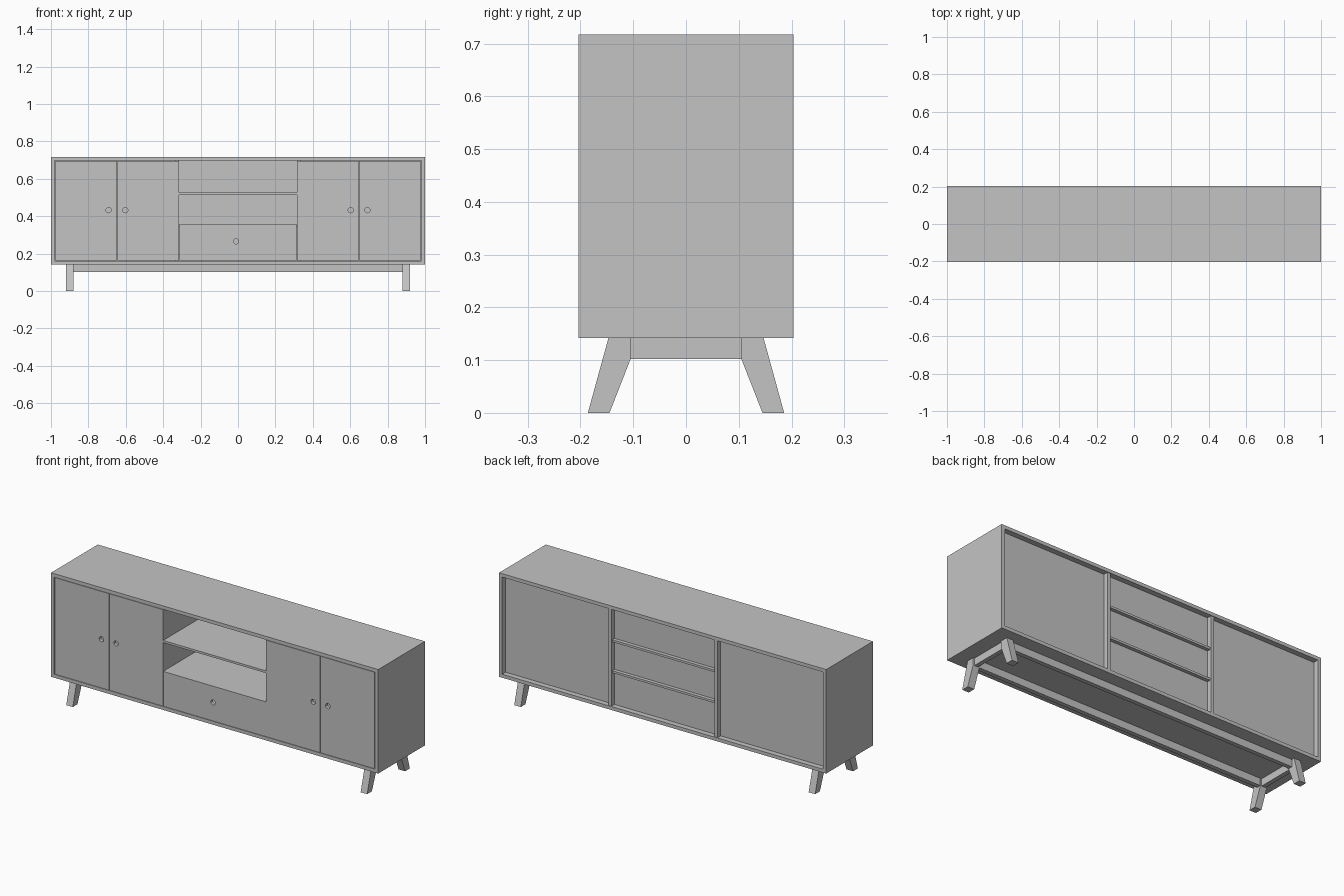
import bpy
import bmesh

if "Cube" in bpy.data.objects:
    bpy.data.objects.remove(bpy.data.objects["Cube"])

# Single flat colour
grey = bpy.data.materials.new("plain_grey")
grey.use_nodes = True
colour = (0.55, 0.55, 0.55, 1)
grey.diffuse_color = colour
grey.node_tree.nodes["Principled BSDF"].inputs["Base Color"].default_value = colour


def finish(name, bm):
    bmesh.ops.recalc_face_normals(bm, faces=bm.faces)
    mesh = bpy.data.meshes.new(name)
    bm.to_mesh(mesh)
    bm.free()
    mesh.materials.append(grey)
    obj = bpy.data.objects.new(name, mesh)
    bpy.context.collection.objects.link(obj)
    return obj


def box(name, x, y, z):
    """Box from (low, high) ranges on each axis."""
    bm = bmesh.new()
    bmesh.ops.create_cube(bm, size=1)
    for v in bm.verts:
        v.co = [r[0] if c < 0 else r[1] for c, r in zip(v.co, (x, y, z))]
    return finish(name, bm)


def span(side, a, b):
    """Range a..b, mirrored when side is -1."""
    return tuple(sorted((side * a, side * b)))


def finger_hole(panel, x, z):
    """Round pull hole bored through a front panel."""
    bpy.ops.mesh.primitive_cylinder_add(vertices=24, radius=0.014, depth=0.1,
                                        location=(x, FRONT, z), rotation=(1.5708, 0, 0))
    cutter = bpy.context.object
    cutter.name = "hole_cutter"
    cutter.hide_render = True
    mod = panel.modifiers.new("hole", "BOOLEAN")
    mod.object = cutter
    mod.operation = "DIFFERENCE"
    mod.solver = "EXACT"
    bpy.context.view_layer.objects.active = panel
    bpy.ops.object.modifier_apply(modifier=mod.name)
    bpy.data.objects.remove(cutter)


FRONT, BACK = -0.204, 0.204
BOTTOM, TOP = 0.142, 0.717
T = 0.019                      # board thickness
GAP = 0.002
FLOOR, CEIL = BOTTOM + T, TOP - T
BACK_FACE = BACK - 0.03        # recessed back panels
INNER = 0.315                  # half width of the centre bay
DOOR_BACK = FRONT + T

# Carcass
box("top_board", (-1, 1), (FRONT, BACK), (CEIL, TOP))
box("bottom_board", (-1, 1), (FRONT, BACK), (BOTTOM, FLOOR))

for s, label in ((1, "left"), (-1, "right")):
    box(label + "_side", span(s, 1 - T, 1), (FRONT, BACK), (FLOOR, CEIL))
    box(label + "_divider", span(s, INNER, INNER + T),
        (DOOR_BACK, BACK - 0.004), (FLOOR, CEIL))
    box(label + "_back_panel", span(s, INNER + T, 1 - T),
        (BACK_FACE - 0.01, BACK_FACE), (FLOOR, CEIL))

    # Pair of doors
    for part, a, b, hole in (("inner", INNER, 0.645 - GAP, 0.603),
                             ("outer", 0.645 + GAP, 1 - T - 2 * GAP, 0.692)):
        door = box(label + "_" + part + "_door", span(s, a, b),
                   (FRONT, DOOR_BACK), (FLOOR + GAP, CEIL - GAP))
        finger_hole(door, s * hole, 0.432)

# Centre bay
bay = (-INNER, INNER)
box("upper_shelf", bay, (FRONT, BACK - 0.01), (0.514, 0.526))
box("lower_shelf", bay, (DOOR_BACK, BACK - 0.01), (0.343, 0.355))
box("centre_back_panel", bay, (BACK_FACE - 0.01, BACK_FACE), (FLOOR, CEIL))

# Drawer
drawer = box("drawer_front", (-INNER + GAP, INNER - GAP), (FRONT, DOOR_BACK),
             (FLOOR + GAP, 0.355))
finger_hole(drawer, -0.01, 0.265)
box("drawer_base", (-0.3, 0.3), (DOOR_BACK, 0.14), (0.17, 0.18))
box("drawer_back", (-0.3, 0.3), (0.13, 0.14), (0.18, 0.32))
for s, label in ((1, "left"), (-1, "right")):
    box(label + "_drawer_side", span(s, 0.29, 0.3), (DOOR_BACK, 0.13), (0.18, 0.32))

# Splayed legs, extruded across x from a side profile
PROFILE = [(0.147, BOTTOM), (0.105, BOTTOM), (0.105, 0.102), (0.145, 0), (0.186, 0)]
for sx, label in ((1, "left"), (-1, "right")):
    for sy, end in ((-1, "front"), (1, "back")):
        bm = bmesh.new()
        face = bm.faces.new([bm.verts.new((sx * 0.88, sy * y, z)) for y, z in PROFILE])
        extruded = bmesh.ops.extrude_face_region(bm, geom=[face])["geom"]
        moved = [g for g in extruded if isinstance(g, bmesh.types.BMVert)]
        bmesh.ops.translate(bm, verts=moved, vec=(sx * 0.04, 0, 0))
        finish(end + "_" + label + "_leg", bm)

    # End rail between the legs
    box(label + "_end_rail", span(sx, 0.888, 0.912), (-0.105, 0.105), (0.102, BOTTOM))

# Long rails
for sy, end in ((-1, "front"), (1, "back")):
    box(end + "_rail", (-0.88, 0.88), span(sy, 0.106, 0.13), (0.102, BOTTOM))
